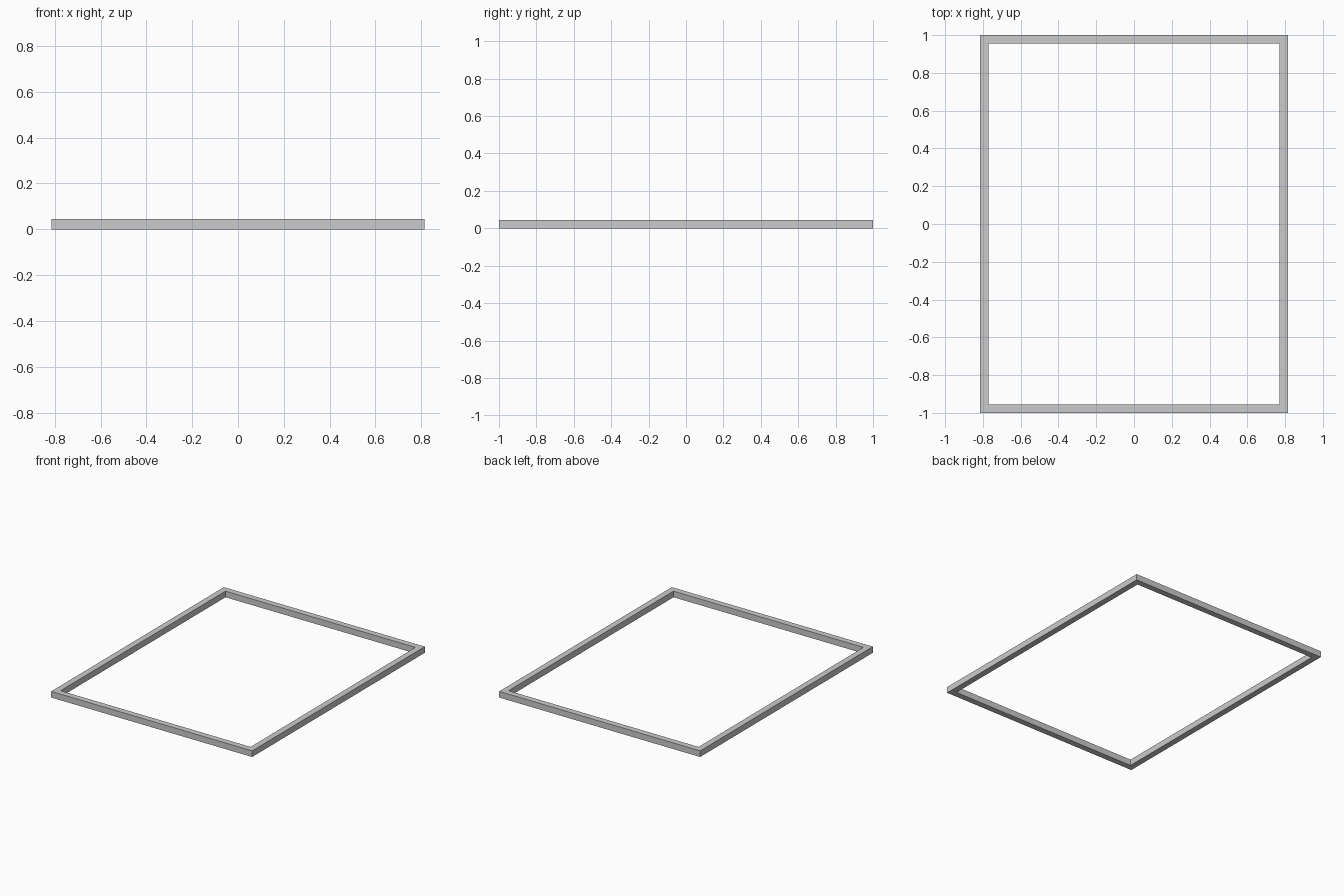
import bpy, bmesh

if "Cube" in bpy.data.objects:
    bpy.data.objects.remove(bpy.data.objects["Cube"])

X, Y, W, H = 0.815, 1.0, 0.045, 0.045  # outer half sizes, bar width, height

# Rectangular frame: outer and inner loops at bottom and top, joined by quads
bm = bmesh.new()
def loop(inset, z):
    return [bm.verts.new((sx * (X - inset), sy * (Y - inset), z))
            for sx, sy in ((-1, -1), (1, -1), (1, 1), (-1, 1))]

rings = [loop(0, 0), loop(0, H), loop(W, H), loop(W, 0)]
for k in range(4):
    a, b = rings[k], rings[(k + 1) % 4]
    for i in range(4):
        j = (i + 1) % 4
        bm.faces.new((a[i], a[j], b[j], b[i]))
bmesh.ops.recalc_face_normals(bm, faces=bm.faces)
mesh = bpy.data.meshes.new("rectangular_frame")
bm.to_mesh(mesh)
bm.free()
frame = bpy.data.objects.new("rectangular_frame", mesh)
bpy.context.collection.objects.link(frame)
